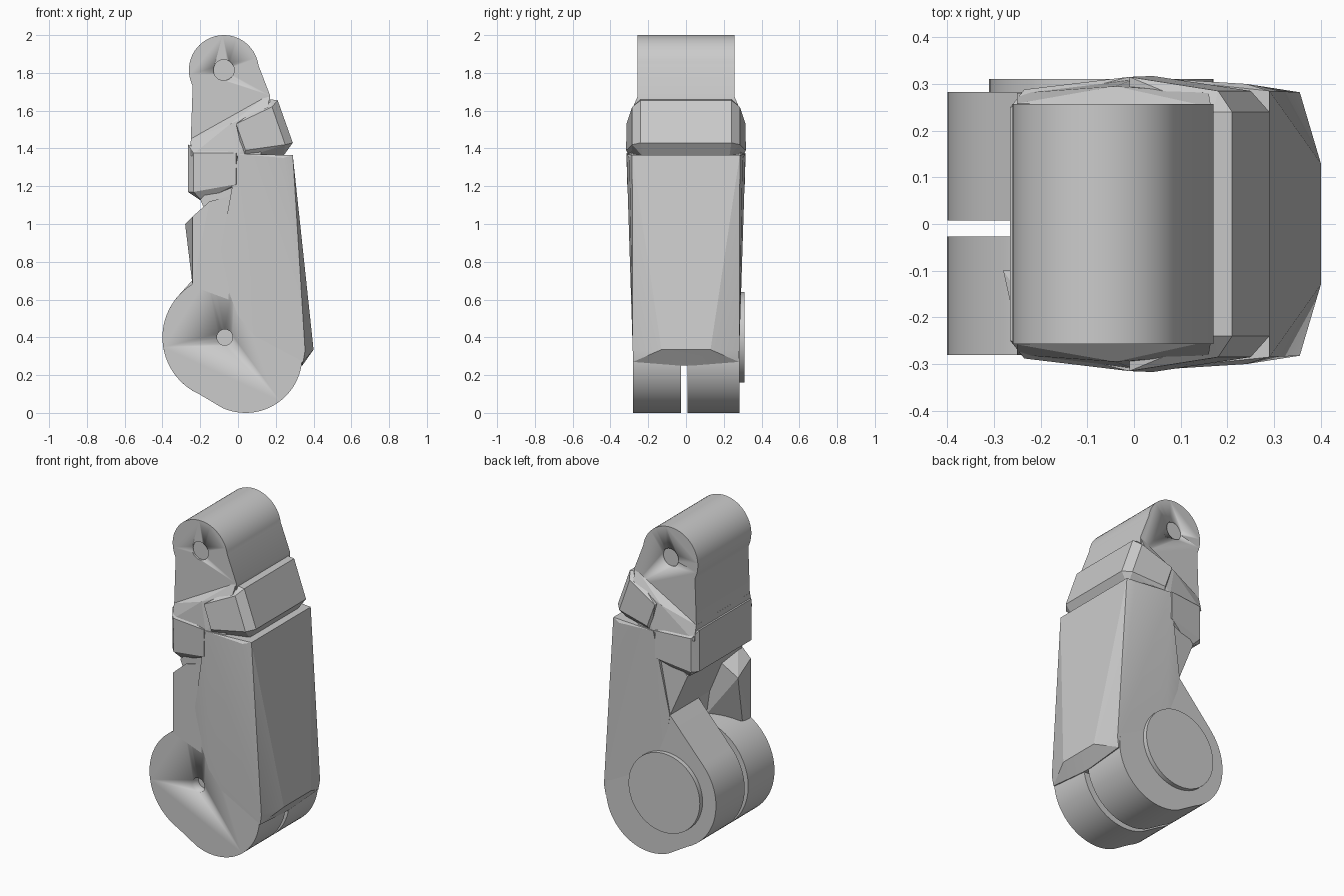
import bpy, bmesh, math

if "Cube" in bpy.data.objects:
    bpy.data.objects.remove(bpy.data.objects["Cube"], do_unlink=True)

GREY = (0.6, 0.6, 0.6, 1)
mat = bpy.data.materials.new("plain_grey")
mat.use_nodes = True
mat.diffuse_color = GREY
mat.node_tree.nodes["Principled BSDF"].inputs["Base Color"].default_value = GREY


def finish(name, bm, smooth=None):
    bmesh.ops.recalc_face_normals(bm, faces=bm.faces)
    me = bpy.data.meshes.new(name)
    bm.to_mesh(me)
    bm.free()
    ob = bpy.data.objects.new(name, me)
    bpy.context.collection.objects.link(ob)
    me.materials.append(mat)
    if smooth:
        bpy.ops.object.select_all(action='DESELECT')
        ob.select_set(True)
        bpy.context.view_layer.objects.active = ob
        bpy.ops.object.shade_smooth_by_angle(angle=math.radians(smooth))
    return ob


def arc(cx, cz, r, start, end, n=24):
    angles = [math.radians(start + (end - start) * i / n) for i in range(n + 1)]
    return [(cx + r * math.cos(a), cz + r * math.sin(a)) for a in angles]


def extrude(name, profile, y0, y1, smooth=30):
    """Solid from an x-z profile running from y0 to y1."""
    bm = bmesh.new()
    face = bm.faces.new([bm.verts.new((x, y0, z)) for x, z in profile])
    out = bmesh.ops.extrude_face_region(bm, geom=[face])
    moved = [v for v in out["geom"] if isinstance(v, bmesh.types.BMVert)]
    bmesh.ops.translate(bm, verts=moved, vec=(0, y1 - y0, 0))
    return finish(name, bm, smooth)


def hull(name, points, mirror=True, smooth=None):
    """Faceted convex block from x, z, y points, mirrored front to back."""
    bm = bmesh.new()
    for x, z, y in points:
        bm.verts.new((x, y, z))
        if mirror:
            bm.verts.new((x, -y, z))
    out = bmesh.ops.convex_hull(bm, input=bm.verts)
    loose = {g for g in out["geom_interior"] + out["geom_unused"]
             if isinstance(g, bmesh.types.BMVert)}
    bmesh.ops.delete(bm, geom=list(loose), context='VERTS')
    bmesh.ops.dissolve_limit(bm, angle_limit=0.02, verts=bm.verts, edges=bm.edges)
    return finish(name, bm, smooth)


def drill(target, cx, cz, r, y0, y1):
    cutter = extrude("hole_cutter", arc(cx, cz, r, 0, 345, 23), y0, y1)
    cutter.hide_render = True
    mod = target.modifiers.new("hole", 'BOOLEAN')
    mod.operation, mod.solver, mod.object = 'DIFFERENCE', 'EXACT', cutter
    bpy.context.view_layer.objects.active = target
    bpy.ops.object.modifier_apply(modifier=mod.name)
    bpy.data.objects.remove(cutter, do_unlink=True)


HX, HZ = -0.07, 0.40    # lower hinge centre
TX, TZ = -0.075, 1.815  # upper hinge centre

# Lower hinge: two rounded cheeks with a slot between them
lower = arc(0.04, 0.3, 0.3, 246, 360)
front_cheek = extrude("front_cheek", arc(HX, HZ, 0.33, 60, 246, 36) + lower, -0.28, -0.027)
drill(front_cheek, HX, HZ, 0.042, -0.4, -0.22)
extrude("back_cheek", arc(HX, HZ, 0.33, 137, 246) + lower + [(0.3, 0.7), (-0.09, 0.87)],
        0.007, 0.283)
extrude("hinge_core", arc(HX, HZ, 0.15, 0, 345, 23), -0.1, 0.1)
extrude("hinge_cap", arc(HX, HZ, 0.24, 0, 352.5, 47), 0.2, 0.31)

# Main limb, widening towards the bulge on the +x side
hull("main_limb", [
    (0, 0.27, 0.27), (0.1, 0.27, 0.275), (0.34, 0.25, 0.03), (0.345, 0.27, 0.28),
    (0.355, 0.33, 0.282), (0.4, 0.335, 0.13), (0.29, 1.365, 0.285), (0.24, 1.35, 0.3),
    (0, 1.37, 0.315), (-0.02, 1.2, 0.305), (-0.09, 0.87, 0.285)], smooth=15)
hull("inner_wedge", [(-0.09, 0.87, 0.28), (-0.2, 1.13, 0.27), (-0.02, 1.3, 0.29),
                     (0.06, 0.9, 0.28)])
hull("front_shin_plate", [
    (-0.24, 0.67, -0.28), (-0.24, 1.04, -0.28), (-0.15, 1.12, -0.287),
    (-0.03, 1.15, -0.29), (-0.05, 0.6, -0.28), (-0.28, 1.0, -0.1),
    (-0.24, 0.69, -0.2), (-0.1, 1.1, -0.1), (-0.05, 0.7, -0.1)], mirror=False)

# Upper link with its rounded hinge end
upper = extrude("upper_link", arc(TX, TZ, 0.185, 8, 200, 32) + [
    (-0.24, 1.73), (-0.255, 1.3), (0.1, 1.3), (0.17, 1.58), (0.17, 1.68)], -0.257, 0.257)
for side in (-1, 1):
    drill(upper, TX, TZ, 0.055, side * 0.245, side * 0.4)

# Collar wrapped around the joint
hull("collar_ledge", [
    (-0.25, 1.36, 0.28), (-0.25, 1.45, 0.258), (-0.04, 1.53, 0.295), (0.165, 1.69, 0.25),
    (0.16, 1.62, 0.28), (0, 1.36, 0.31), (0.12, 1.36, 0.29)])
hull("outer_cuff", [
    (0.17, 1.66, 0.24), (0.21, 1.655, 0.24), (0.29, 1.43, 0.24), (0.265, 1.4, 0.24),
    (0.18, 1.62, 0.285), (0.25, 1.42, 0.285), (-0.01, 1.53, 0.315), (0.04, 1.39, 0.317),
    (0.03, 1.35, 0.29), (0.24, 1.36, 0.23)])
hull("inner_cuff", [
    (-0.265, 1.17, 0.25), (-0.265, 1.42, 0.25), (-0.235, 1.17, 0.285), (-0.235, 1.375, 0.288),
    (-0.01, 1.21, 0.312), (-0.01, 1.375, 0.315), (-0.19, 1.12, 0.25), (0, 1.19, 0.25),
    (0, 1.37, 0.28)])
